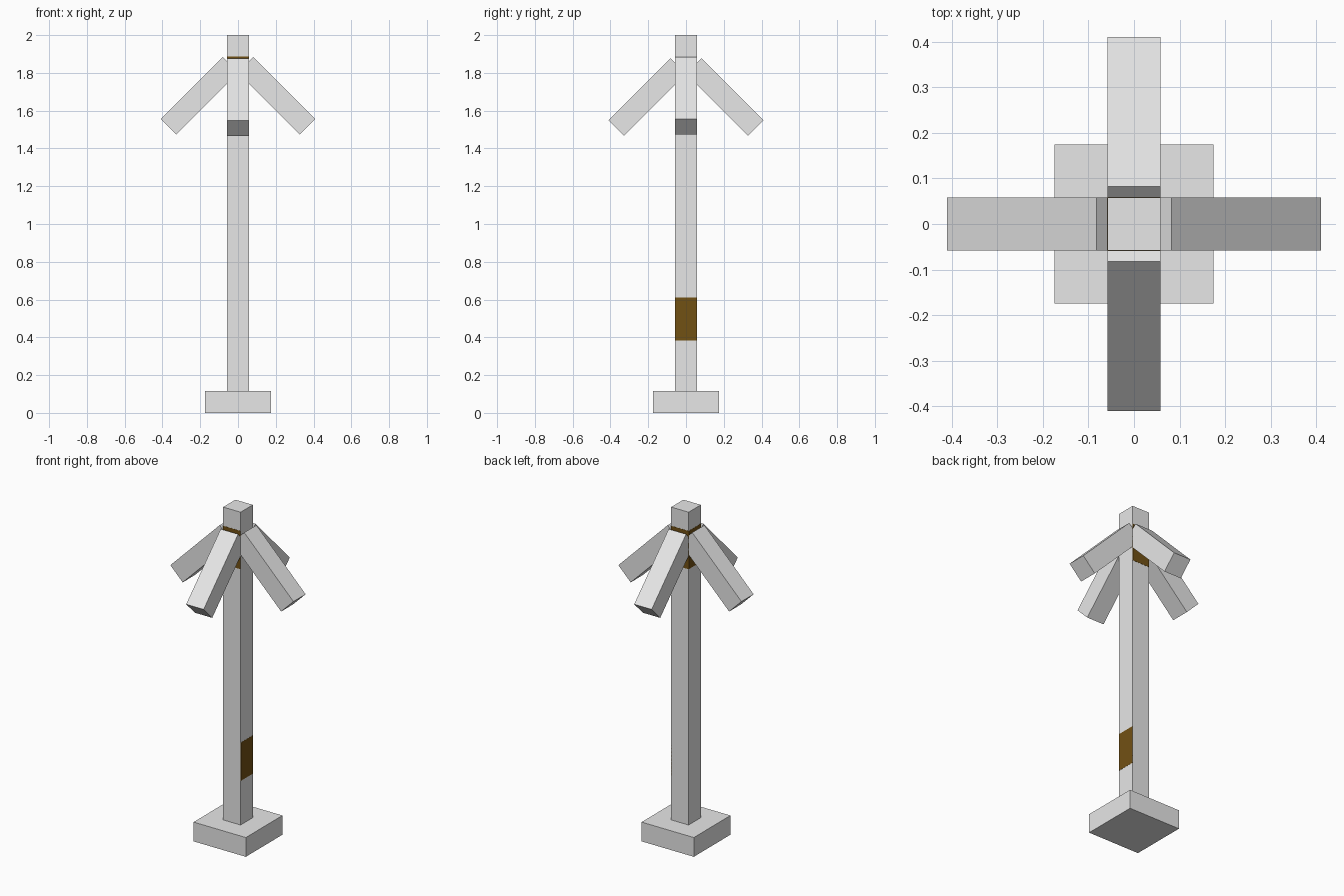
import bpy
import math

cube = bpy.data.objects.get("Cube")
if cube:
    bpy.data.objects.remove(cube, do_unlink=True)


def material(name, color):
    mat = bpy.data.materials.new(name)
    mat.use_nodes = True
    mat.diffuse_color = (*color, 1)
    mat.node_tree.nodes["Principled BSDF"].inputs["Base Color"].default_value = (*color, 1)
    return mat


GREY = material("light_grey", (0.8, 0.8, 0.8))
BROWN = material("dark_brown", (0.167, 0.082, 0.007))

W = 0.116          # thickness shared by the post, arms and base
HALF = W / 2


def box(name, size, center, mat, rotation=(0, 0, 0)):
    bpy.ops.mesh.primitive_cube_add(size=1, location=center)
    obj = bpy.context.object
    obj.name = name
    obj.scale = size
    bpy.ops.object.transform_apply(location=False, rotation=False, scale=True)
    obj.rotation_euler = rotation
    obj.data.materials.append(mat)
    return obj


# Square foot and tall post
box("base", (3 * W, 3 * W, W), (0, 0, HALF), GREY)
box("post", (W, W, 2 - W), (0, 0, 1 + HALF), GREY)

# Four drooping arms, one on each side of the post
REACH = 0.205
arms = {"left": (0, 1.679), "back": (90, 1.672), "right": (180, 1.679), "front": (270, 1.672)}
for side, (degrees, height) in arms.items():
    turn = math.radians(degrees)
    x, y = math.cos(turn), math.sin(turn)
    box(side + "_arm", (4 * W, W, W), (REACH * x, REACH * y, height), GREY,
        (0, math.radians(45), turn))

    # Painted patch: low on the left side, behind the arm on the others
    patch_z = 0.497 if side == "left" else 1.772
    box(side + "_patch", (0.002, W, 0.23), (HALF * x, HALF * y, patch_z), BROWN, (0, 0, turn))
